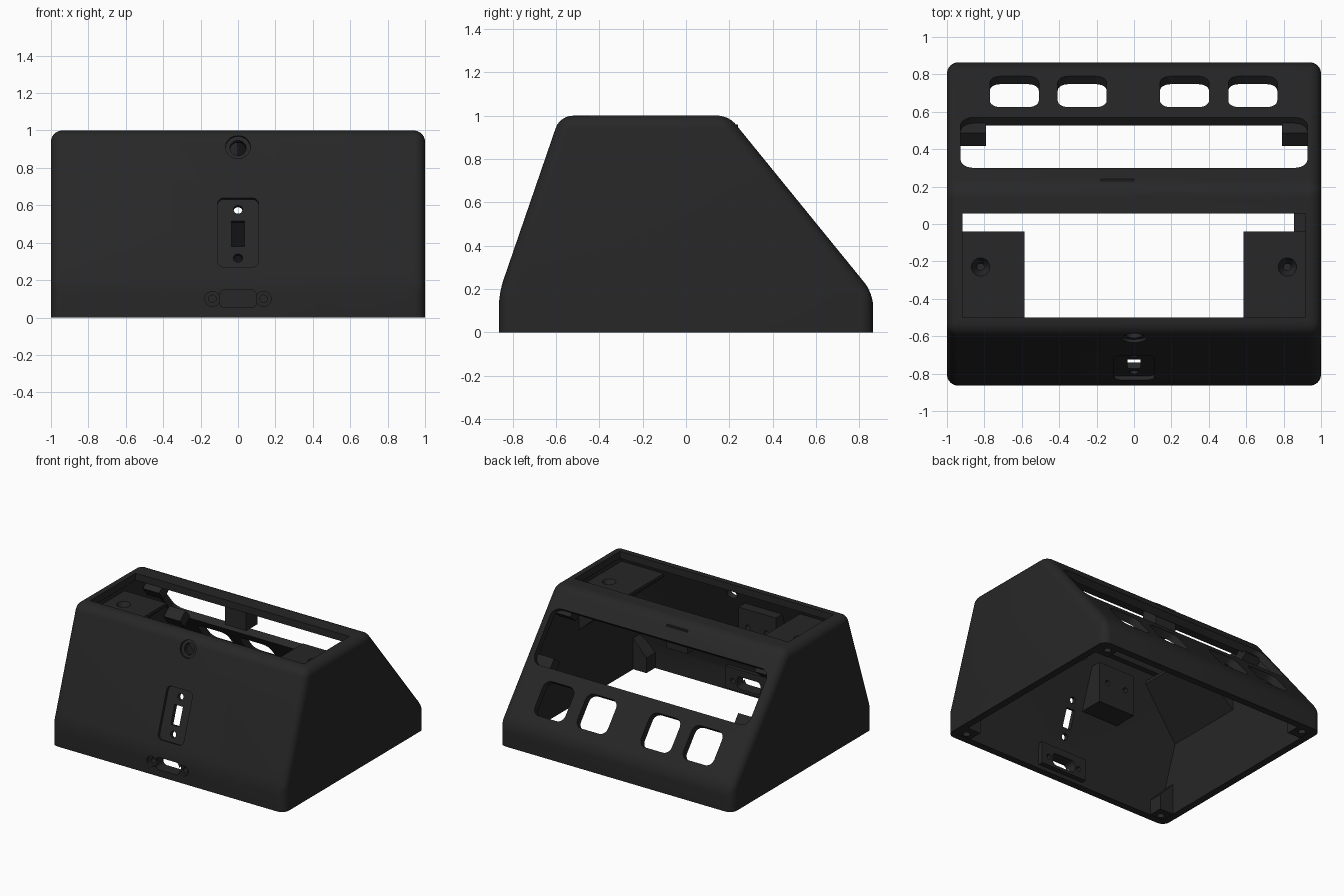
import bpy, bmesh, math
from mathutils import Matrix, Vector

if "Cube" in bpy.data.objects:
    bpy.data.objects.remove(bpy.data.objects["Cube"])

black = bpy.data.materials.new("matte black plastic")
black.diffuse_color = (0.02, 0.02, 0.02, 1)
black.use_nodes = True
black.node_tree.nodes["Principled BSDF"].inputs["Base Color"].default_value = black.diffuse_color

# Side profile (y, z) of the case, anticlockwise seen from +x
PROFILE = [(-.864, 0), (.864, 0), (.864, .18), (.197, 1), (-.582, 1), (-.864, .18)]
WALL = .055


def finish(bm, name):
    bmesh.ops.recalc_face_normals(bm, faces=bm.faces)
    me = bpy.data.meshes.new(name)
    bm.to_mesh(me)
    bm.free()
    me.materials.append(black)
    ob = bpy.data.objects.new(name, me)
    bpy.context.collection.objects.link(ob)
    return ob


def prism(name, pts, place, step):
    """Extrude the polygon; place maps a 2D point to 3D, step is the extrusion."""
    bm = bmesh.new()
    f = bm.faces.new([bm.verts.new(place(*p)) for p in pts])
    new = bmesh.ops.extrude_face_region(bm, geom=[f])["geom"]
    bmesh.ops.translate(bm, vec=step, verts=[g for g in new if isinstance(g, bmesh.types.BMVert)])
    return finish(bm, name)


def box(name, x0, x1, y0, y1, z0, z1):
    return prism(name, [(x0, y0), (x1, y0), (x1, y1), (x0, y1)],
                 lambda a, b: (a, b, z0), (0, 0, z1 - z0))


def rounded(name, w, h, r, depth, mat):
    """Rounded rectangle block reaching +-depth along local z."""
    pts = []
    for k, (sx, sy) in enumerate([(1, 1), (-1, 1), (-1, -1), (1, -1)]):
        for i in range(7):
            a = (k + i / 6) * math.pi / 2
            pts.append((sx * (w / 2 - r) + r * math.cos(a), sy * (h / 2 - r) + r * math.sin(a)))
    ob = prism(name, pts, lambda a, b: (a, b, -depth), (0, 0, 2 * depth))
    ob.data.transform(mat)
    return ob


def disc(name, r, depth, mat, r2=None):
    bm = bmesh.new()
    bmesh.ops.create_cone(bm, cap_ends=True, segments=28, radius1=r2 or r, radius2=r,
                          depth=2 * depth, matrix=mat)
    return finish(bm, name)


def boolean(ob, tool, op="DIFFERENCE", keep=False):
    m = ob.modifiers.new("cut", "BOOLEAN")
    m.operation, m.object, m.solver = op, tool, "EXACT"
    bpy.context.view_layer.objects.active = ob
    bpy.ops.object.modifier_apply(modifier="cut")
    if not keep:
        bpy.data.objects.remove(tool)


def inset_profile(t):
    out = []
    n = len(PROFILE)
    for i in range(n):
        a, b, c = (Vector(PROFILE[j % n]) for j in (i - 1, i, i + 1))
        d, e = (b - a).normalized(), (c - b).normalized()
        n1, n2 = Vector((d.y, -d.x)), Vector((e.y, -e.x))
        p = b - t * (n1 + n2) / (1 + n1.dot(n2))
        out.append((p.x, p.y if p.y > t * 1.5 else -.1))
    return out


def cavity(name, t):
    return prism(name, inset_profile(t), lambda y, z: (-1 + t, y, z), (2 - 2 * t, 0, 0))


# Positions on the sloped faces, local z pointing outwards
REAR = math.atan2(-.82, .667)
FRONT = math.atan2(.82, .282)


def on_rear(x, y):
    return Matrix.Translation((x, y, 1 + (y - .197) * math.tan(REAR))) @ Matrix.Rotation(REAR, 4, "X")


def on_front(x, z):
    return Matrix.Translation((x, -.864 + (z - .18) / math.tan(FRONT), z)) @ Matrix.Rotation(FRONT, 4, "X")


def on_base(x, z):
    return Matrix.Translation((x, -.864, z)) @ Matrix.Rotation(math.pi / 2, 4, "X")


# Case: rounded outer body, hollow and open below
case = prism("case", PROFILE, lambda y, z: (-1, y, z), (2, 0, 0))
bm = bmesh.new()
bm.from_mesh(case.data)
edges = [e for e in bm.edges if max(v.co.z for v in e.verts) > .01]
bmesh.ops.bevel(bm, geom=edges, offset=.06, segments=6, profile=.5, affect="EDGES")
bm.to_mesh(case.data)
bm.free()
boolean(case, cavity("hollow", WALL))

# Top opening, display window and four button openings
boolean(case, box("top_opening", -.917, .917, -.5, .055, .9, 1.1))
C = math.cos(REAR)
boolean(case, rounded("window", 1.855, .27 / C, .07, .1, on_rear(0, .435)))
for x in (-.64, -.277, .27, .635):
    boolean(case, rounded("button_opening", .262, .165 / C, .055, .1, on_rear(x, .7075)))

# Front switch recess with slot and screw holes
boolean(case, rounded("switch_recess", .22, .39, .035, .022, on_front(0, .455)))
boolean(case, rounded("switch_slot", .072, .145, .004, .12, on_front(0, .455)))
for z in (.325, .585):
    boolean(case, disc("switch_screw", .024, .12, on_front(0, z)))
# Round hole near the top, with a shallow countersink
boolean(case, disc("knob_recess", .066, .018, on_front(0, .912)))
boolean(case, disc("knob_hole", .043, .13, on_front(0, .912)))

# Block behind the connector port, cut together with the case
port_block = box("port_block", -.2, .2, -.84, -.77, .03, .2)
for ob in (case, port_block):
    boolean(ob, rounded("port", .2, .095, .03, .15, on_base(0, .1)))
    for s in (-1, 1):
        boolean(ob, disc("port_screw", .02, .15, on_base(s * .137, .1)))
for s in (-1, 1):
    boolean(case, disc("port_counterbore", .04, .025, on_base(s * .137, .1)))

parts = [case, port_block]
envelope = cavity("envelope", .03)
envelope.hide_render = True

for s, side in ((-1, "left"), (1, "right")):
    # Shelf with a sloped underside and a dished screw hole
    shelf = prism(side + "_shelf", [(s * .98, .53), (s * .585, .87), (s * .585, .893), (s * .98, .893)],
                  lambda x, z: (x, -.9, z), (0, .86, 0))
    boolean(shelf, envelope, "INTERSECT", True)
    boolean(shelf, disc("shelf_hole", .057, .04, Matrix.Translation((s * .82, -.23, .87)), .02))
    parts.append(shelf)
    # Corner posts with screw holes
    for t, end in ((-1, "front"), (1, "rear")):
        post = prism(f"{end}_{side}_post", [(s * .83, .002), (s * .83, .12), (s * .98, .28), (s * .98, .002)],
                     lambda x, z: (x, t * .7, z), (0, t * .15, 0))
        boolean(post, envelope, "INTERSECT", True)
        boolean(post, disc("post_hole", .027, .08, Matrix.Translation((s * .895, t * .775, 0))))
        parts.append(post)
    # Display mounting bosses at the window corners
    for y, d in ((.31, -1), (.528, 1)):
        boss = box(f"{side}_boss", -.07, .07, -.045, .045, -.13, -.04)
        boss.data.transform(on_rear(s * .86, y) @ Matrix.Translation((0, d * .03, 0)))
        parts.append(boss)

# Bracket on the inside of the front wall
bracket = box("front_bracket", -.42, -.1, -.9, -.5, .52, .84)
boolean(bracket, envelope, "INTERSECT", True)
for x in (-.34, -.18):
    boolean(bracket, disc("bracket_hole", .02, .06, Matrix.Translation((x, -.5, .7)) @ Matrix.Rotation(math.pi / 2, 4, "X")))
parts.append(bracket)
# Small catches under the top bar
parts.append(box("bar_catch", -.18, 0, .1, .24, .78, .96))
parts.append(box("corner_catch", .855, .96, -.04, .06, .82, .95))

bpy.data.objects.remove(envelope)

# Smooth rounded corners, sharp edges kept
for ob in parts:
    bpy.ops.object.select_all(action="DESELECT")
    ob.select_set(True)
    bpy.context.view_layer.objects.active = ob
    bpy.ops.object.shade_smooth_by_angle(angle=math.radians(30))
